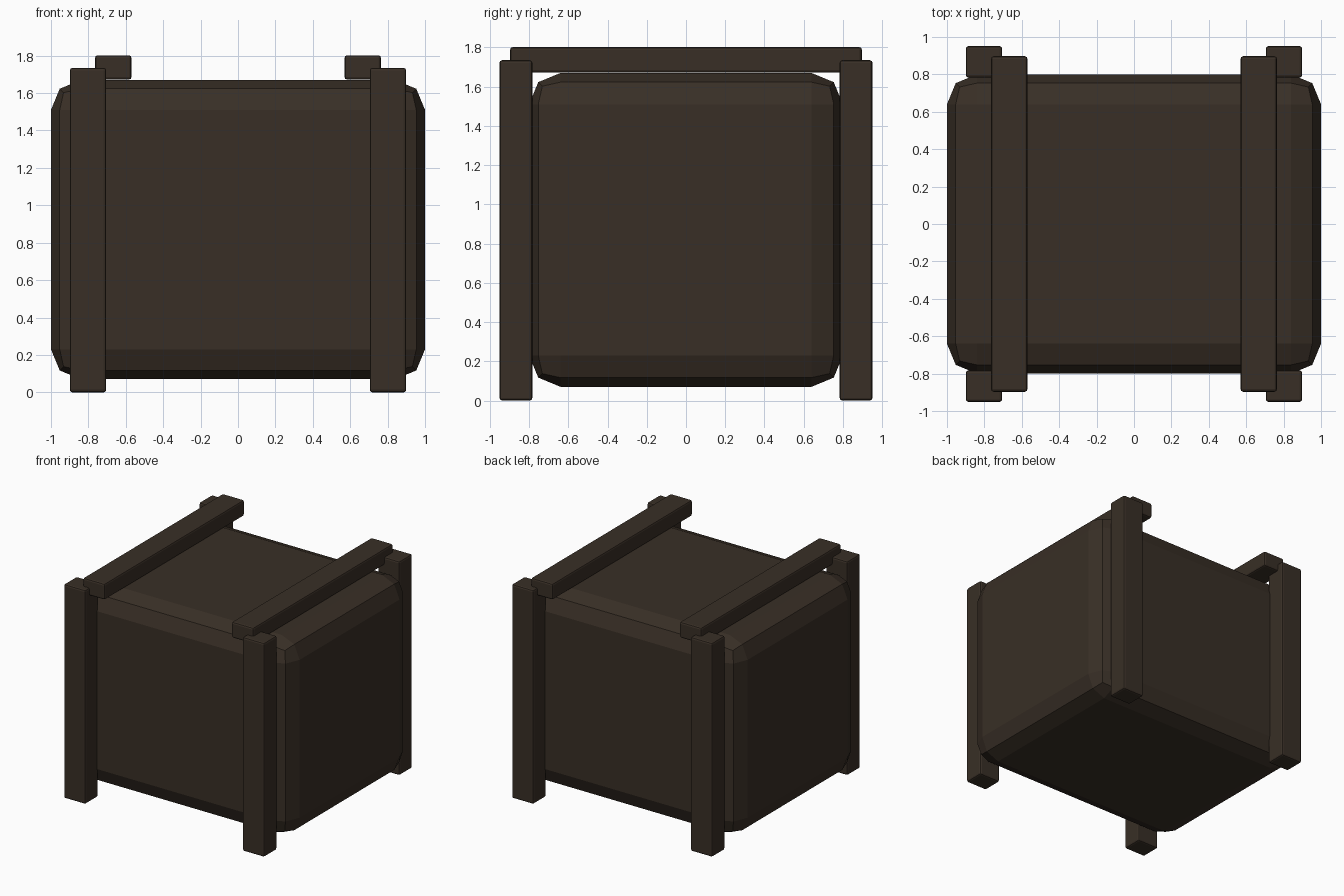
import bpy
import bmesh

if "Cube" in bpy.data.objects:
    bpy.data.objects.remove(bpy.data.objects["Cube"])

wood = bpy.data.materials.new("dark brown")
wood.diffuse_color = (0.040, 0.028, 0.019, 1)
wood.use_nodes = True
wood.node_tree.nodes["Principled BSDF"].inputs["Base Color"].default_value = wood.diffuse_color


def block(name, lo, hi, bevel, segments):
    """Bevelled box between two opposite corners."""
    bm = bmesh.new()
    bmesh.ops.create_cube(bm, size=1)
    for v in bm.verts:
        for i in range(3):
            v.co[i] = lo[i] if v.co[i] < 0 else hi[i]
    bmesh.ops.bevel(bm, geom=bm.edges[:], offset=bevel, offset_type='OFFSET',
                    segments=segments, profile=0.5, affect='EDGES')
    bmesh.ops.recalc_face_normals(bm, faces=bm.faces[:])
    me = bpy.data.meshes.new(name)
    bm.to_mesh(me)
    bm.free()
    me.materials.append(wood)
    ob = bpy.data.objects.new(name, me)
    bpy.context.collection.objects.link(ob)
    return ob


# Large rounded body
block("crate_body", (-1, -0.8, 0.07), (1, 0.8, 1.67), 0.16, 2)

for sx, side in ((-1, "left"), (1, "right")):
    # Rail lying across the top
    x = sx * 0.667
    block(f"{side}_top_rail", (x - 0.0975, -0.897, 1.672), (x + 0.0975, 0.897, 1.802), 0.014, 2)
    # Upright posts on the front and back
    x = sx * 0.802
    for sy, end in ((-1, "front"), (1, "back")):
        y = sy * 0.867
        block(f"{end}_{side}_post", (x - 0.0975, y - 0.084, 0), (x + 0.0975, y + 0.084, 1.735), 0.014, 2)
